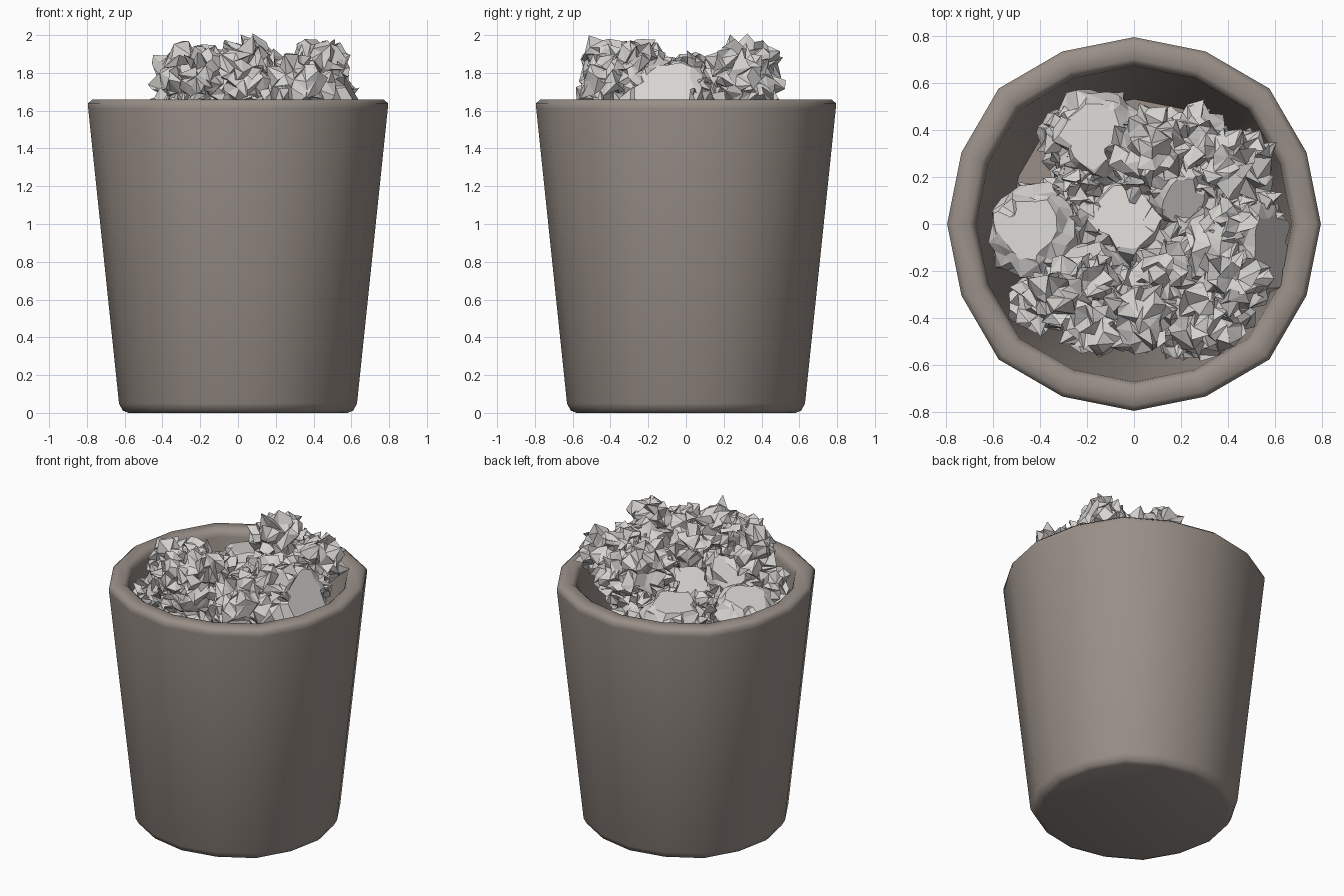
import bpy, bmesh, math, random
from mathutils import Vector

random.seed(11)

if "Cube" in bpy.data.objects:
    bpy.data.objects.remove(bpy.data.objects["Cube"], do_unlink=True)


def material(name, rgb):
    mat = bpy.data.materials.new(name)
    mat.use_nodes = True
    mat.diffuse_color = (*rgb, 1)
    mat.node_tree.nodes["Principled BSDF"].inputs["Base Color"].default_value = (*rgb, 1)
    return mat


bin_mat = material("warm grey plastic", (0.32, 0.275, 0.245))
paper_mat = material("off white paper", (0.67, 0.65, 0.63))


def add_object(name, bm, mat):
    bmesh.ops.recalc_face_normals(bm, faces=bm.faces)
    mesh = bpy.data.meshes.new(name)
    bm.to_mesh(mesh)
    bm.free()
    mesh.materials.append(mat)
    obj = bpy.data.objects.new(name, mesh)
    bpy.context.collection.objects.link(obj)
    return obj


def lathe(name, profile, sides, mat):
    """Revolve (radius, z) points, slightly fuller on the diagonals, and cap both ends."""
    bm = bmesh.new()
    rings = []
    for r, z in profile:
        ring = []
        for i in range(sides):
            a = math.tau * i / sides
            reach = r * (1.025 if i % 4 == 2 else 1)
            ring.append(bm.verts.new((reach * math.cos(a), reach * math.sin(a), z)))
        rings.append(ring)
    for low, high in zip(rings, rings[1:]):
        for i in range(sides):
            j = (i + 1) % sides
            bm.faces.new((low[i], low[j], high[j], high[i]))
    bm.faces.new(rings[0])
    bm.faces.new(rings[-1])
    return add_object(name, bm, mat)


# Tapered bin with rounded rim and base edge, hollow inside
wall = [(0.58, 0.0), (0.61, 0.012), (0.63, 0.05), (0.793, 1.61), (0.793, 1.64),
        (0.77, 1.66), (0.70, 1.66), (0.677, 1.64), (0.67, 1.61), (0.53, 0.10)]
waste_bin = lathe("waste_bin", wall, 16, bin_mat)
bpy.context.view_layer.objects.active = waste_bin
waste_bin.select_set(True)
bpy.ops.object.shade_smooth_by_angle(angle=math.radians(65))


def paper_ball(name, center, radius, flat=None, cut=0.74):
    """Crumpled ball; an optional direction gets a broad flat sheet face."""
    bm = bmesh.new()
    bmesh.ops.create_icosphere(bm, subdivisions=3, radius=radius)
    low, shift = (0.9, 0.1) if flat else (0.62, 0.2)
    for v in bm.verts:
        jitter = Vector([random.uniform(-1, 1) for _ in range(3)]) * radius * shift
        v.co = v.co * random.uniform(low, 1.06) + jitter
    if flat:
        normal = Vector(flat).normalized()
        bmesh.ops.bisect_plane(bm, geom=bm.verts[:] + bm.edges[:] + bm.faces[:],
                               plane_co=normal * radius * cut, plane_no=normal, clear_outer=True)
        bmesh.ops.holes_fill(bm, edges=[e for e in bm.edges if e.is_boundary], sides=0)
    bmesh.ops.translate(bm, verts=bm.verts, vec=center)
    add_object(name, bm, paper_mat)


# Crumpled paper heaped above the rim
crumpled = [
    (0.06, 0.33, 1.82, 0.17), (0.26, 0.36, 1.74, 0.15), (0.45, 0.25, 1.80, 0.16),
    (0.30, 0.20, 1.62, 0.16), (0.42, -0.24, 1.83, 0.16), (0.30, -0.06, 1.66, 0.16),
    (0.02, -0.40, 1.82, 0.17), (0.31, -0.39, 1.74, 0.18), (0.12, -0.22, 1.72, 0.16),
    (-0.17, -0.42, 1.78, 0.15), (-0.29, -0.29, 1.78, 0.16), (-0.38, -0.33, 1.56, 0.15),
    (-0.20, 0.02, 1.48, 0.15), (-0.28, 0.38, 1.50, 0.13), (0.50, 0.08, 1.66, 0.13),
    (-0.25, 0.17, 1.57, 0.11), (0.20, -0.46, 1.62, 0.13), (0.05, 0.22, 1.62, 0.14),
    (0.42, 0.02, 1.79, 0.12), (-0.16, -0.24, 1.83, 0.12),
]
for i, (x, y, z, r) in enumerate(crumpled):
    paper_ball(f"paper_ball_{i + 1}", (x, y, z), r)

# Balls with a broad flat sheet showing
sheeted = [
    ((-0.15, 0.37, 1.52), 0.20, (-0.1, 0.1, 1)),
    ((-0.41, -0.04, 1.48), 0.205, (-0.3, 0.1, 1)),
    ((0.0, 0.02, 1.50), 0.20, (-0.2, 0.2, 1)),
    ((-0.18, -0.25, 1.65), 0.18, (-0.7, 0.9, 0.6)),
    ((0.42, -0.10, 1.64), 0.25, (1, -0.1, 0.6)),
    ((0.20, 0.14, 1.66), 0.14, (0.1, -0.4, 0.9)),
]
for i, (center, r, direction) in enumerate(sheeted):
    paper_ball(f"sheeted_paper_{i + 1}", center, r, direction)

# Hidden layer that carries the heap
for i in range(7):
    a = math.tau * i / 6
    reach = 0.34 if i < 6 else 0
    paper_ball(f"lower_paper_{i + 1}", (reach * math.cos(a), reach * math.sin(a), 1.32), 0.2)
